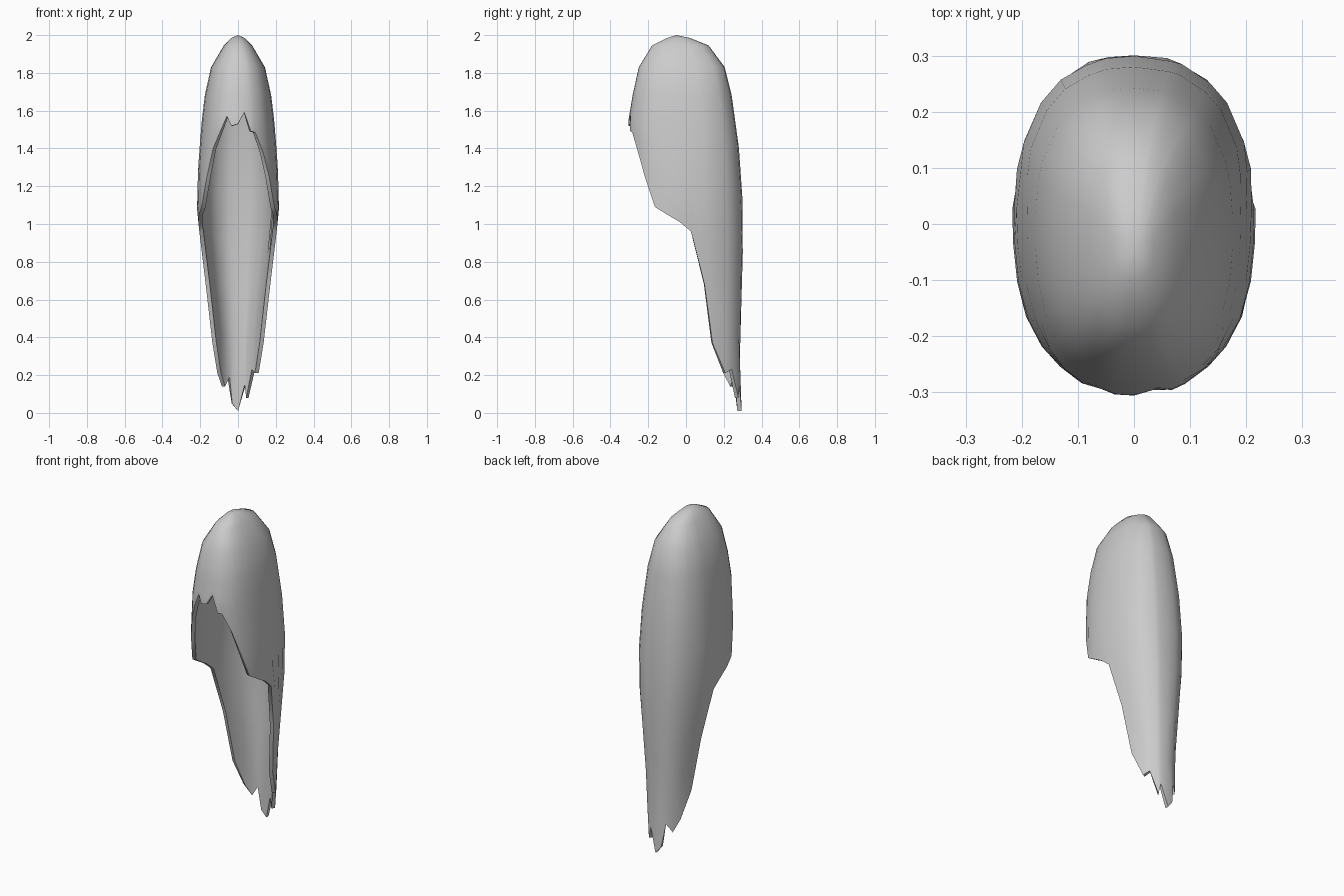
import bpy, bmesh, math

if "Cube" in bpy.data.objects:
    bpy.data.objects.remove(bpy.data.objects["Cube"])

# Cross-section by height: z, half width, front y, back y, centre y
LEVELS = [(2.00, .000, -.05, -.05, -.05), (1.985, .035, -.10, .02, -.04),
          (1.945, .075, -.18, .12, -.03), (1.83, .143, -.25, .205, -.02),
          (1.68, .176, -.283, .242, -.01), (1.54, .193, -.306, .268, 0),
          (1.29, .212, -.30, .29, 0), (1.08, .217, -.29, .302, 0),
          (.96, .205, -.28, .303, 0), (.68, .176, -.28, .297, 0),
          (.37, .147, -.28, .285, 0), (.18, .140, -.28, .285, 0), (0, .140, -.28, .295, 0)]

# Lower hem: angle from the front, hem height
SIDE = [(60, 1.09), (74, 1.05), (86, 1.01), (93, .96), (105, .68), (115, .37), (133, .21)]
RIGHT = [(7, 1.59), (16, 1.49), (23, 1.485), (36, 1.38), (47, 1.25)] + SIDE + \
        [(145, .23), (161, .08), (167, .15)]
LEFT = [(7, 1.52), (14, 1.57), (24, 1.49), (36, 1.40), (47, 1.25)] + SIDE + \
       [(147, .14), (161, .19), (170, .05)]
HEM = [(0, 1.53)] + RIGHT + [(180, .01)] + [(-a, z) for a, z in reversed(LEFT)]


def section(z):
    for a, b in zip(LEVELS, LEVELS[1:]):
        if z >= b[0]:
            t = (z - b[0]) / (a[0] - b[0])
            return [q + (p - q) * t for p, q in zip(a[1:], b[1:])]
    return LEVELS[-1][1:]


def point(angle, z):
    w, front, back, mid = section(z)
    s, c = math.sin(math.radians(angle)), math.cos(math.radians(angle))
    x = math.copysign(abs(s) ** .82, s) * w
    reach = mid - front if c > 0 else back - mid
    return (x, mid - math.copysign(abs(c) ** .82, c) * reach, z)


# Hair shell: columns running from the crown down to the ragged hem
bm = bmesh.new()
crown = bm.verts.new((0, -.05, 2))
columns = []
for angle, hem in HEM:
    heights = [1.985, 1.945, 1.83, 1.68]
    heights += [1.68 + (hem - 1.68) * i / 6 for i in range(1, 7)]
    columns.append([bm.verts.new(point(angle, z)) for z in heights])
for i, a in enumerate(columns):
    b = columns[(i + 1) % len(columns)]
    bm.faces.new((crown, a[0], b[0]))
    for j in range(len(a) - 1):
        bm.faces.new((a[j], a[j + 1], b[j + 1], b[j]))
bmesh.ops.recalc_face_normals(bm, faces=bm.faces)
bm.normal_update()
if sum(f.normal.dot(f.calc_center_median() - crown.co.lerp((0, 0, 1), 1)) for f in bm.faces) < 0:
    bmesh.ops.reverse_faces(bm, faces=bm.faces)
mesh = bpy.data.meshes.new("long_hair")
bm.to_mesh(mesh)
bm.free()
hair = bpy.data.objects.new("long_hair", mesh)
bpy.context.collection.objects.link(hair)

# Thin hem thickness, grown inward
solid = hair.modifiers.new("thickness", 'SOLIDIFY')
solid.thickness = .022
solid.offset = -1
bpy.context.view_layer.objects.active = hair
hair.select_set(True)
bpy.ops.object.modifier_apply(modifier="thickness")
bpy.ops.object.shade_smooth_by_angle(angle=math.radians(40))
